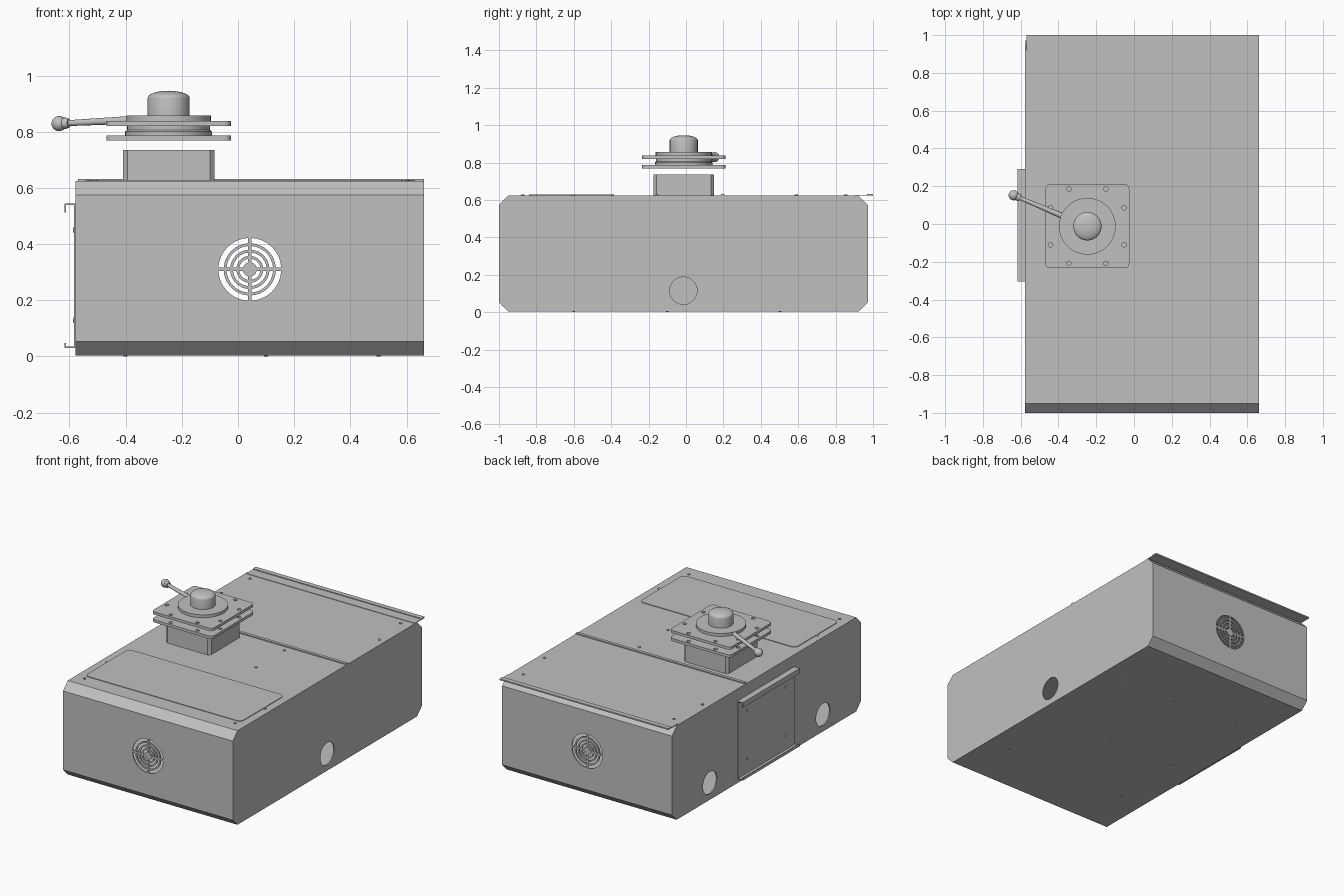
import bpy, bmesh, math
from mathutils import Vector

if "Cube" in bpy.data.objects:
    bpy.data.objects.remove(bpy.data.objects["Cube"], do_unlink=True)

grey = bpy.data.materials.new("light_grey_metal")
grey.use_nodes = True
COLOUR = (0.527, 0.527, 0.527, 1)
grey.diffuse_color = COLOUR
grey.node_tree.nodes["Principled BSDF"].inputs["Base Color"].default_value = COLOUR


def finish(name, bm):
    bmesh.ops.recalc_face_normals(bm, faces=bm.faces)
    mesh = bpy.data.meshes.new(name)
    bm.to_mesh(mesh)
    bm.free()
    mesh.materials.append(grey)
    mesh.shade_smooth()
    mesh.set_sharp_from_angle(angle=math.radians(30))
    obj = bpy.data.objects.new(name, mesh)
    bpy.context.collection.objects.link(obj)
    return obj


# Maps outline coordinates (u, v) and depth w to space, by extrusion axis
AXES = {"x": lambda u, v, w: (w, u, v),
        "y": lambda u, v, w: (u, w, v),
        "z": lambda u, v, w: (u, v, w)}


def add_prism(bm, outline, axis, lo, hi):
    place = AXES[axis]
    rings = [[bm.verts.new(place(u, v, w)) for u, v in outline] for w in (lo, hi)]
    bm.faces.new(rings[0])
    bm.faces.new(rings[1])
    n = len(outline)
    for i in range(n):
        j = (i + 1) % n
        bm.faces.new((rings[0][i], rings[0][j], rings[1][j], rings[1][i]))


def prism(name, outline, axis, lo, hi):
    bm = bmesh.new()
    add_prism(bm, outline, axis, lo, hi)
    return finish(name, bm)


def circle(u, v, r, n=32):
    return [(u + r * math.cos(math.tau * i / n), v + r * math.sin(math.tau * i / n))
            for i in range(n)]


def rounded(u0, u1, v0, v1, r, steps=6):
    pts = []
    corners = ((u1 - r, v1 - r), (u0 + r, v1 - r), (u0 + r, v0 + r), (u1 - r, v0 + r))
    for k, (u, v) in enumerate(corners):
        for s in range(steps + 1):
            a = math.pi / 2 * (k + s / steps)
            pts.append((u + r * math.cos(a), v + r * math.sin(a)))
    return pts


def box(name, x0, x1, y0, y1, z0, z1):
    return prism(name, [(x0, y0), (x1, y0), (x1, y1), (x0, y1)], "z", z0, z1)


def lathe(name, profile, origin, direction=(0, 0, 1), n=48):
    """Revolve (radius, height) points around a direction."""
    bm = bmesh.new()
    turn = Vector((0, 0, 1)).rotation_difference(Vector(direction))
    rings = []
    for r, h in profile:
        count = 1 if r == 0 else n
        rings.append([bm.verts.new(turn @ Vector((u, v, h)) + Vector(origin))
                      for u, v in circle(0, 0, r, count)])
    for a, b in zip(rings, rings[1:]):
        for i in range(n):
            j = (i + 1) % n
            quad = [a[i % len(a)], a[j % len(a)], b[j % len(b)], b[i % len(b)]]
            bm.faces.new(list(dict.fromkeys(quad)))
    return finish(name, bm)


def cut(obj, cutters):
    """Subtract the cutters for good, then drop them."""
    for c in cutters:
        c.hide_render = True
        mod = obj.modifiers.new("cut", "BOOLEAN")
        mod.operation, mod.solver, mod.object = "DIFFERENCE", "EXACT", c
    bpy.context.view_layer.update()
    graph = bpy.context.evaluated_depsgraph_get()
    mesh = bpy.data.meshes.new_from_object(obj.evaluated_get(graph))
    obj.modifiers.clear()
    obj.data = mesh
    mesh.set_sharp_from_angle(angle=math.radians(30))
    for c in cutters:
        bpy.data.objects.remove(c, do_unlink=True)


# Cabinet: hollow sheet-metal box with chamfered ends
X0, X1, Y0, Y1, Z0, Z1 = -0.578, 0.662, -1.0, 0.972, 0.003, 0.624
MID = (Y0 + Y1) / 2
WALL = 0.008


def cabinet_outline(inset):
    y0, y1, z0, z1, c = Y0 + inset, Y1 - inset, Z0 + inset, Z1 - inset, 0.05 - inset * 0.6
    return [(y0 + c, z0), (y1 - c, z0), (y1, z0 + c), (y1, z1 - c),
            (y1 - c, z1), (y0 + c, z1), (y0, z1 - c), (y0, z0 + c)]


cabinet = prism("cabinet", cabinet_outline(0), "x", X0, X1)
cavity = prism("cavity_cutter", cabinet_outline(WALL), "x", X0 + WALL, X1 - WALL)

# Vent slots: ring sectors split by a cross, through both ends
bm = bmesh.new()
for r0, r1 in ((0.025, 0.038), (0.048, 0.060), (0.070, 0.083), (0.093, 0.112)):
    for q in range(4):
        pts = []
        for r, order in ((r0, range(9)), (r1, range(8, -1, -1))):
            gap = math.asin(0.006 / r)
            for s in order:
                a = q * math.pi / 2 + gap + (math.pi / 2 - 2 * gap) * s / 8
                pts.append((0.042 + r * math.cos(a), 0.31 + r * math.sin(a)))
        add_prism(bm, pts, "y", Y0 - 0.1, Y1 + 0.1)
vents = finish("vent_cutter", bm)

# Cable holes: one on the left wall, two on the right wall
holes = [prism("hole_cutter", circle(y, 0.115, 0.073, 48), "x", x - 0.03, x + 0.03)
         for x, y in ((X1, MID), (X0, MID - 0.59), (X0, MID + 0.59))]
cut(cabinet, [cavity, vents] + holes)

# Lid details: front panel, seam strip and overhanging rear lip
prism("front_panel", rounded(-0.53, 0.61, -0.84, -0.385, 0.03), "z", Z1 - 0.001, Z1 + 0.004)
box("lid_seam_strip", X0 + 0.008, X1, 0.186, 0.206, Z1 - 0.001, Z1 + 0.007)
box("rear_lip", X0 + 0.008, X1, 0.90, 1.0, Z1 - 0.001, Z1 + 0.003)
box("rear_lip_fold", X0 + 0.008, X1, 0.968, 1.0, Z1, Z1 + 0.008)

# Lid screws
LID_SCREWS = [(x, y) for x, ys in ((-0.51, (0.855, -0.872)), (0.59, (0.855, -0.872)),
                                   (-0.535, (0.59, -0.605)), (0.62, (0.59, -0.605)),
                                   (0.24, (0.14, -0.155))) for y in ys]
for x, y in LID_SCREWS:
    prism("lid_screw", circle(x, y, 0.009, 12), "z", Z1 - 0.001, Z1 + 0.004)

# Floor rivets
for x in (-0.4, 0.1, 0.5):
    for y in (-0.6, -0.1, 0.5):
        prism("floor_rivet", circle(x, y, 0.007, 10), "z", 0, Z0 + 0.001)

# Side bracket: plate with returned flanges
BY0, BY1, BX = -0.305, 0.29, -0.618
box("bracket_plate", X0 - 0.006, X0 + 0.001, BY0, BY1, 0.03, 0.545)
box("bracket_top_flange", BX, X0, BY0, BY1, 0.539, 0.545)
box("bracket_top_lip", BX, BX + 0.006, BY0, BY1, 0.512, 0.543)
box("bracket_bottom_flange", BX, X0, BY0, BY1, 0.03, 0.036)
box("bracket_bottom_lip", BX, BX + 0.006, BY0, BY1, 0.032, 0.047)
for y in (-0.205, 0.19):
    for z in (0.13, 0.45):
        prism("bracket_screw", circle(y, z, 0.009, 12), "x", X0 - 0.009, X0 - 0.004)

# Pedestal under the switch, with slightly cut corners
CX, CY = -0.247, -0.012
prism("pedestal", rounded(CX - 0.163, CX + 0.163, CY - 0.163, CY + 0.163, 0.016, 1),
      "z", Z1 - 0.001, 0.735)

# Switch plates
for name, z0, z1 in (("lower_plate", 0.768, 0.786), ("upper_plate", 0.820, 0.838)):
    plate = prism(name, rounded(CX - 0.222, CX + 0.222, CY - 0.222, CY + 0.222, 0.025),
                  "z", z0, z1)
    bolt_holes = []
    for sx in (-1, 1):
        for sy in (-1, 1):
            for dx, dy in ((0.098, 0.197), (0.195, 0.098)):
                bolt_holes.append(prism("bolt_cutter", circle(CX + sx * dx, CY + sy * dy, 0.012, 16),
                                        "z", z0 - 0.01, z1 + 0.01))
    cut(plate, bolt_holes)

# Rotor discs and domed cap
lathe("lower_disc", [(0, 0.785), (0.155, 0.785), (0.155, 0.800), (0.148, 0.806),
                     (0.148, 0.821), (0, 0.821)], (CX, CY, 0))
lathe("upper_disc", [(0, 0.837), (0.150, 0.837), (0.150, 0.857), (0, 0.857)], (CX, CY, 0))
dome = [(0.075 * math.cos(a), 0.920 + 0.026 * math.sin(a))
        for a in [math.pi / 2 * i / 8 for i in range(8)]]
lathe("domed_cap", [(0, 0.856), (0.075, 0.856)] + dome + [(0, 0.946)], (CX, CY, 0))

# Handle: tapered rod, collar and ball knob
start, knob = Vector((-0.385, 0.045, 0.842)), Vector((-0.637, 0.152, 0.829))
way = knob - start
length = way.length
lathe("handle_rod", [(0, 0), (0.014, 0), (0.010, length), (0, length)], start, way, 20)
lathe("handle_collar", [(0, 0), (0.016, 0), (0.020, 0.012), (0.020, 0.02), (0, 0.02)],
      start + way * (1 - 0.038 / length), way, 20)
ball = [(0.027 * math.sin(math.pi * i / 12), -0.027 * math.cos(math.pi * i / 12))
        for i in range(1, 12)]
lathe("handle_knob", [(0, -0.027)] + ball + [(0, 0.027)], knob, way, 24)
